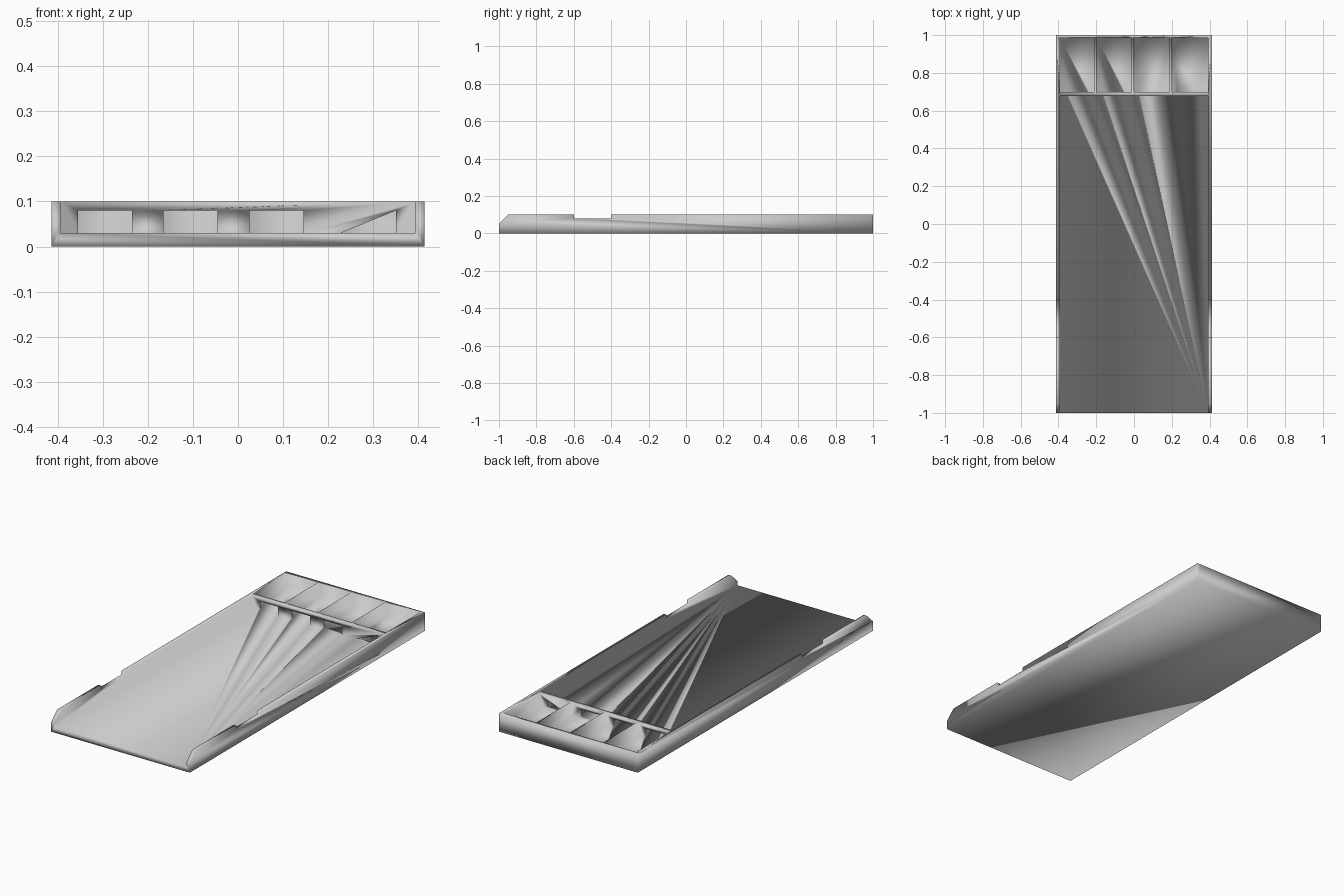
import bpy, bmesh
from mathutils import Vector

if "Cube" in bpy.data.objects:
    bpy.data.objects.remove(bpy.data.objects["Cube"])

W, IN, FLOOR, TOP = 0.413, 0.393, 0.03, 0.10
parts = []


def prism(name, profile, start, axis, depth):
    """Extrude a closed 2D profile along x (points are y, z) or y (points are x, z)."""
    bm = bmesh.new()
    if axis == 'x':
        pts, vec = [(start, a, b) for a, b in profile], Vector((depth, 0, 0))
    else:
        pts, vec = [(a, start, b) for a, b in profile], Vector((0, depth, 0))
    face = bm.faces.new([bm.verts.new(p) for p in pts])
    ext = bmesh.ops.extrude_face_region(bm, geom=[face], use_keep_orig=True)
    verts = [g for g in ext['geom'] if isinstance(g, bmesh.types.BMVert)]
    bmesh.ops.translate(bm, vec=vec, verts=verts)
    bmesh.ops.recalc_face_normals(bm, faces=bm.faces)
    mesh = bpy.data.meshes.new(name)
    bm.to_mesh(mesh)
    bm.free()
    obj = bpy.data.objects.new(name, mesh)
    bpy.context.collection.objects.link(obj)
    parts.append(obj)
    return obj


def box(name, x0, x1, y0, y1, z0, z1):
    return prism(name, [(x0, z0), (x1, z0), (x1, z1), (x0, z1)], y0, 'y', y1 - y0)


# Base plate, open at the front
tray = box("compartment_tray", -W, W, -1, 1, 0, FLOOR)

# Side walls: chamfered front end and shallow finger notch
side = [(-1, 0), (1, 0), (1, TOP), (-0.4, TOP), (-0.4, 0.08),
        (-0.6, 0.08), (-0.6, TOP), (-0.95, TOP), (-1, 0.052)]
for x in (-W, IN):
    prism("side_wall", side, x, 'x', W - IN)

# Back wall
box("back_wall", -W, W, 0.985, 1, 0, TOP)

# Cross wall with openings down to the floor; the last one is half filled
cross = [(-W + 0.01, TOP), (-W + 0.01, FLOOR)]
for x0, x1 in ((-0.355, -0.235), (-0.165, -0.045), (0.025, 0.145)):
    cross += [(x0, FLOOR), (x0, 0.08), (x1, 0.08), (x1, FLOOR)]
cross += [(0.228, FLOOR), (0.35, 0.08), (0.35, FLOOR),
          (W - 0.01, FLOOR), (W - 0.01, TOP)]
prism("cross_wall", cross, 0.677, 'y', 0.023)

# Compartment dividers
for x in (-0.205, -0.006, 0.195):
    box("compartment_divider", x - 0.007, x + 0.007, 0.69, 0.99, FLOOR, TOP)

# Fuse everything into one solid
for part in parts[1:]:
    mod = tray.modifiers.new("union", 'BOOLEAN')
    mod.operation, mod.solver, mod.object = 'UNION', 'EXACT', part
depsgraph = bpy.context.evaluated_depsgraph_get()
fused = bpy.data.meshes.new_from_object(tray.evaluated_get(depsgraph))
tray.modifiers.clear()
tray.data = fused
for part in parts[1:]:
    bpy.data.objects.remove(part)

# Merge coplanar faces and shade the whole moulding smooth
bm = bmesh.new()
bm.from_mesh(fused)
bmesh.ops.remove_doubles(bm, verts=bm.verts, dist=0.0002)
bmesh.ops.dissolve_limit(bm, angle_limit=0.01, verts=bm.verts, edges=bm.edges)
bmesh.ops.recalc_face_normals(bm, faces=bm.faces)
for f in bm.faces:
    f.smooth = True
bm.to_mesh(fused)
bm.free()
